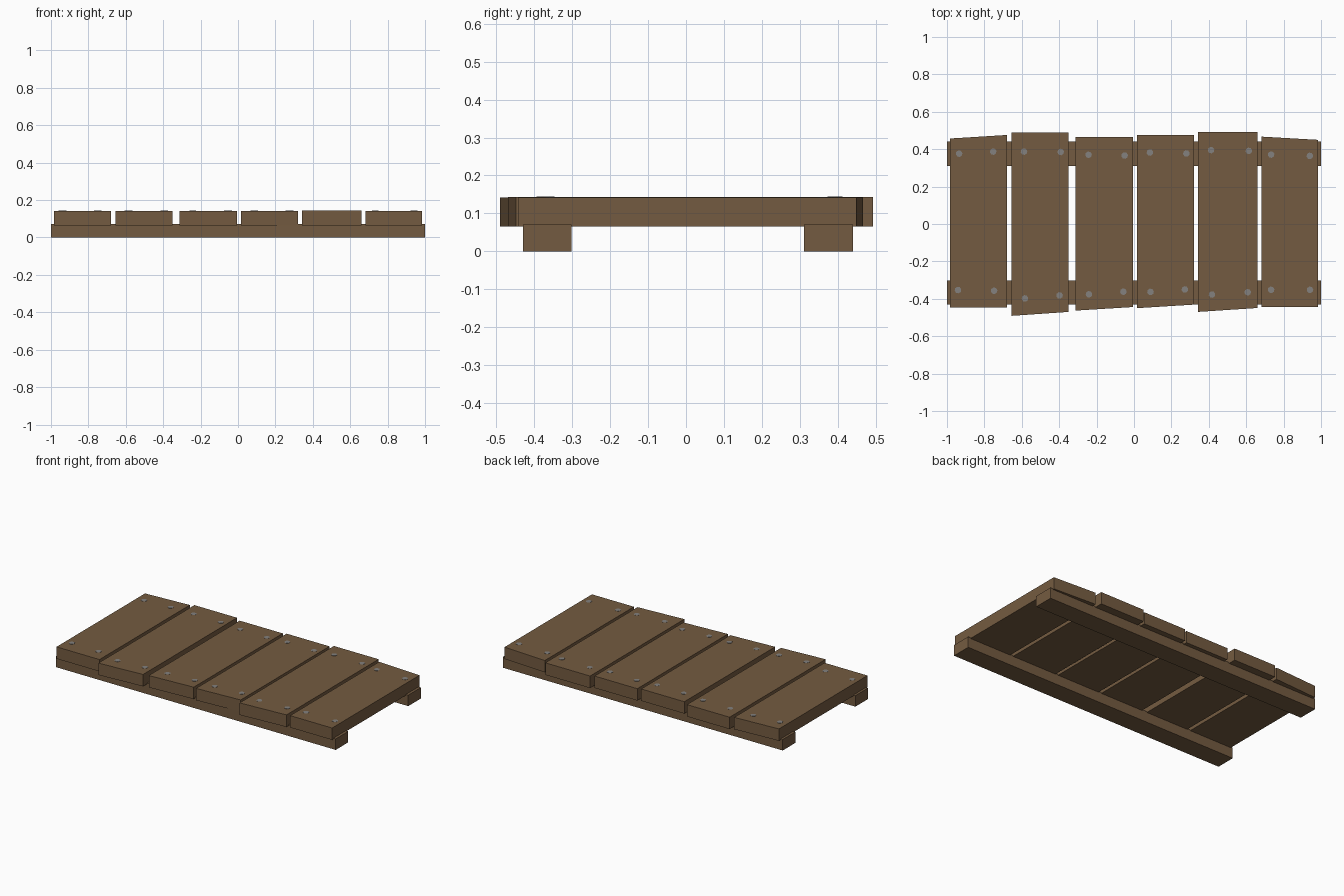
import bpy, bmesh, math

if "Cube" in bpy.data.objects:
    bpy.data.objects.remove(bpy.data.objects["Cube"])

def material(name, rgb):
    m = bpy.data.materials.new(name)
    m.diffuse_color = (*rgb, 1)
    m.use_nodes = True
    m.node_tree.nodes["Principled BSDF"].inputs["Base Color"].default_value = m.diffuse_color
    return m

wood = material("brown wood", (0.175, 0.105, 0.052))
metal = material("grey metal", (0.23, 0.22, 0.21))

def finish(bm, name, mat):
    bmesh.ops.recalc_face_normals(bm, faces=bm.faces)
    me = bpy.data.meshes.new(name)
    bm.to_mesh(me)
    bm.free()
    me.materials.append(mat)
    ob = bpy.data.objects.new(name, me)
    bpy.context.collection.objects.link(ob)
    return ob

def prism(name, outline, z0, z1, mat):
    """Extrude a flat outline from z0 up to z1."""
    bm = bmesh.new()
    face = bm.faces.new([bm.verts.new((x, y, z0)) for x, y in outline])
    ext = bmesh.ops.extrude_face_region(bm, geom=[face])
    for v in ext["geom"]:
        if isinstance(v, bmesh.types.BMVert):
            v.co.z = z1
    return finish(bm, name, mat)

# Two long runners underneath
for name, y0, y1 in (("front_runner", -0.43, -0.302), ("back_runner", 0.311, 0.44)):
    prism(name, [(-1, y0), (1, y0), (1, y1), (-1, y1)], 0, 0.071, wood)

# Planks: left x, right x, front y (left, right), back y (left, right), top z
planks = [
    (-0.985, -0.678, -0.447, -0.447, 0.457, 0.476, 0.142),
    (-0.655, -0.350, -0.491, -0.470, 0.490, 0.490, 0.142),
    (-0.314, -0.006, -0.463, -0.444, 0.466, 0.466, 0.142),
    (0.015, 0.321, -0.450, -0.431, 0.476, 0.476, 0.142),
    (0.341, 0.661, -0.470, -0.449, 0.493, 0.493, 0.143),
    (0.683, 0.983, -0.443, -0.443, 0.467, 0.450, 0.142),
]
for i, (xl, xr, fl, fr, bl, br, top) in enumerate(planks, 1):
    prism(f"plank_{i}", [(xl, fl), (xr, fr), (xr, br), (xl, bl)], 0.065, top, wood)

# Nail heads, two per plank on each runner: left x, right x, left y, right y
back_nails = [(-0.935, -0.753, 0.376, 0.387), (-0.588, -0.392, 0.387, 0.385),
              (-0.243, -0.050, 0.370, 0.366), (0.085, 0.280, 0.382, 0.377),
              (0.412, 0.614, 0.395, 0.391), (0.733, 0.940, 0.371, 0.364)]
front_nails = [(-0.941, -0.748, -0.353, -0.357), (-0.583, -0.398, -0.398, -0.382),
               (-0.241, -0.057, -0.376, -0.362), (0.088, 0.272, -0.363, -0.350),
               (0.417, 0.608, -0.377, -0.365), (0.733, 0.941, -0.352, -0.352)]
for side, rows in (("back", back_nails), ("front", front_nails)):
    for i, (xl, xr, yl, yr) in enumerate(rows):
        top = planks[i][6]
        for end, cx, cy in (("left", xl, yl), ("right", xr, yr)):
            ring = [(cx + 0.018 * math.cos(a * math.tau / 8 + 0.2),
                     cy + 0.018 * math.sin(a * math.tau / 8 + 0.2)) for a in range(8)]
            prism(f"nail_{side}_{end}_{i + 1}", ring, top - 0.02, top + 0.0012, metal)
